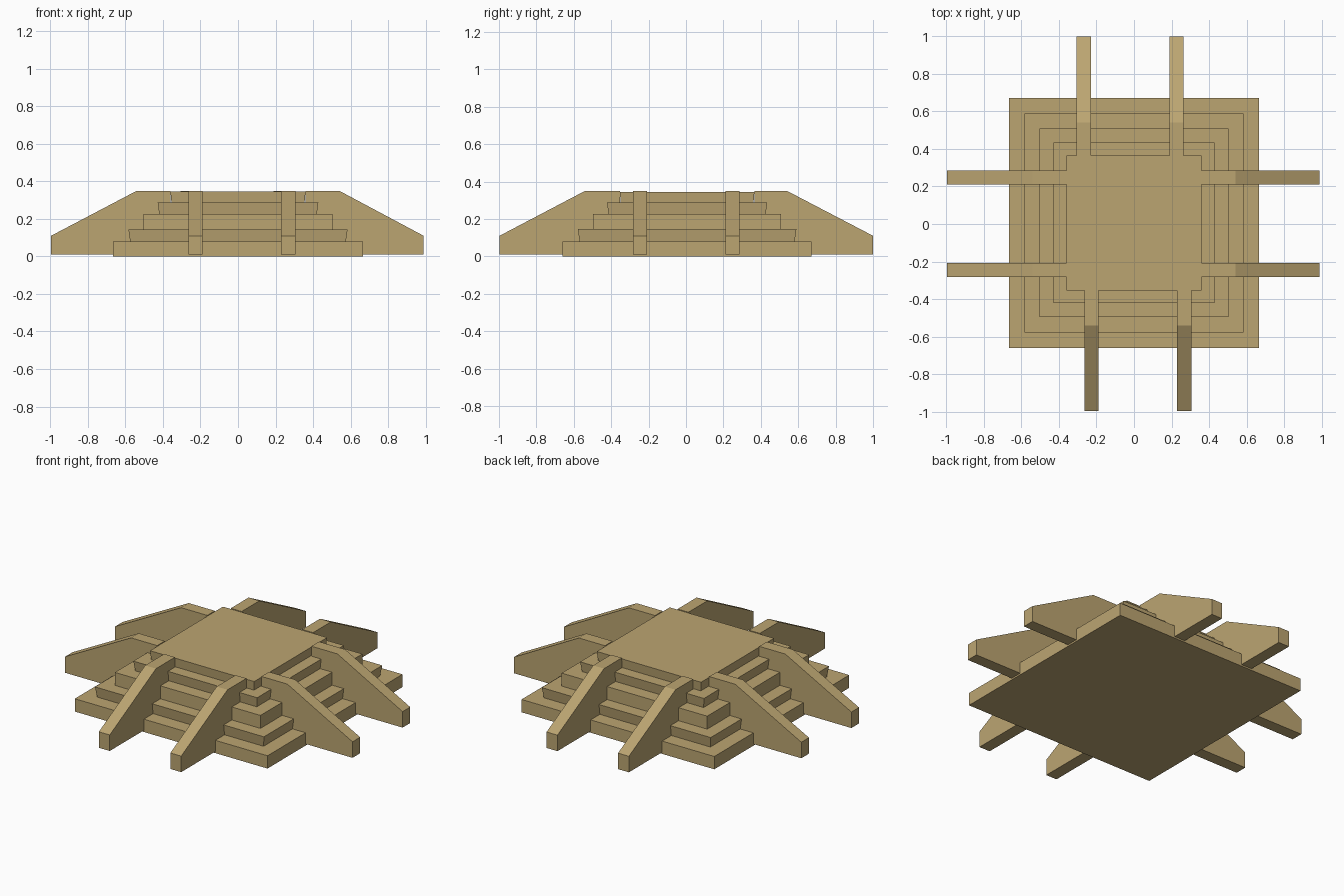
import bpy
import bmesh
from math import radians
from mathutils import Matrix, Vector

cube = bpy.data.objects.get("Cube")
if cube:
    bpy.data.objects.remove(cube, do_unlink=True)

# Single sandstone colour
stone = bpy.data.materials.new("sandstone")
stone.use_nodes = True
stone.diffuse_color = (0.50, 0.375, 0.167, 1)
stone.node_tree.nodes["Principled BSDF"].inputs["Base Color"].default_value = stone.diffuse_color


def finish(name, bm):
    bmesh.ops.recalc_face_normals(bm, faces=bm.faces)
    mesh = bpy.data.meshes.new(name)
    bm.to_mesh(mesh)
    bm.free()
    mesh.materials.append(stone)
    obj = bpy.data.objects.new(name, mesh)
    bpy.context.collection.objects.link(obj)


def tier(name, bottom_half, top_half, z0, z1):
    """Square block whose sides may lean slightly outward."""
    bm = bmesh.new()
    bmesh.ops.create_cube(bm, size=2)
    for v in bm.verts:
        half = top_half if v.co.z > 0 else bottom_half
        z = z1 if v.co.z > 0 else z0
        v.co = Vector((v.co.x * half, v.co.y * half + 0.006, z))
    finish(name, bm)


def stair_wall(name, angle, inner, outer, near, far):
    """Sloping side wall: profile along +x, extruded across y, then turned."""
    profile = [(inner, 0.01), (outer, 0.01), (outer, 0.11), (0.54, 0.35), (inner, 0.35)]
    bm = bmesh.new()
    face = bm.faces.new([bm.verts.new((x, near, z)) for x, z in profile])
    side = bmesh.ops.extrude_face_region(bm, geom=[face])["geom"]
    moved = [v for v in side if isinstance(v, bmesh.types.BMVert)]
    bmesh.ops.translate(bm, vec=(0, far - near, 0), verts=moved)
    bmesh.ops.rotate(bm, matrix=Matrix.Rotation(radians(angle), 3, "Z"), verts=bm.verts)
    finish(name, bm)


# Stepped platform
tier("base_step", 0.666, 0.666, 0, 0.08)
tier("second_step", 0.575, 0.584, 0.08, 0.145)
tier("third_step", 0.503, 0.503, 0.145, 0.226)
tier("fourth_step", 0.42, 0.428, 0.226, 0.288)
tier("top_platform", 0.355, 0.36, 0.288, 0.345)

# A pair of walls flanks the stair on each side
sides = [("left", 0, 0.36, 0.99, 0), ("back", 90, 0.365, 1.0, 0.02),
         ("right", 180, 0.36, 0.997, 0), ("front", 270, 0.353, 0.997, 0.02)]
for side, angle, inner, outer, shift in sides:
    for label, centre in (("first", -0.246), ("second", 0.248)):
        # Walls on the right side sit at the same y as those on the left
        mid = -centre if angle == 180 else centre + shift
        stair_wall(f"{side}_{label}_stair_wall", angle, inner, outer, mid - 0.0375, mid + 0.0375)
